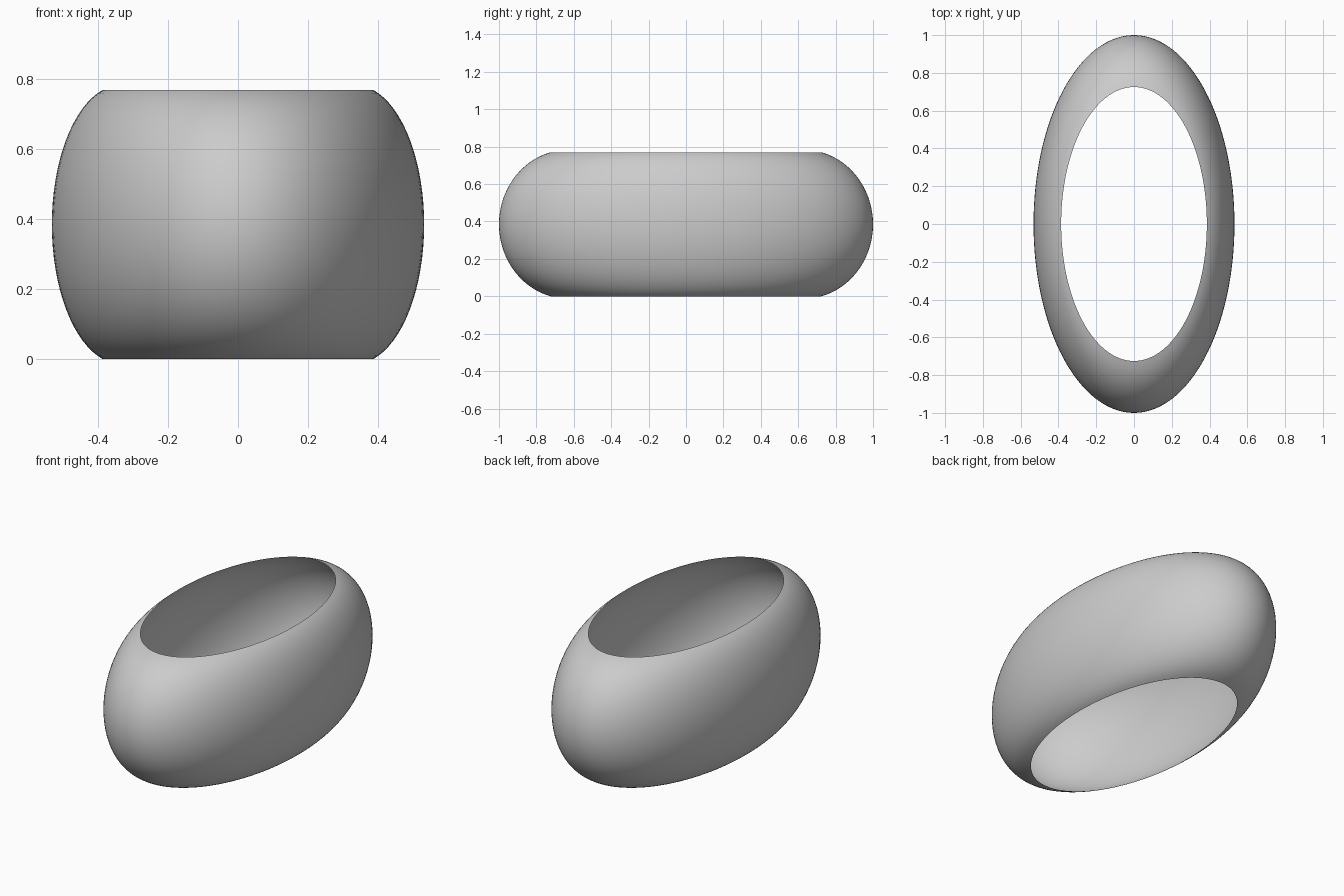
import bpy, bmesh, math

if "Cube" in bpy.data.objects:
    bpy.data.objects.remove(bpy.data.objects["Cube"])

SEGMENTS, RINGS = 128, 32
HALF_X, HALF_Y, HEIGHT = 0.532, 1.0, 0.77
RIM = 0.725                     # rim size relative to the widest girth
ARC = math.radians(75)          # profile arc runs from -ARC to +ARC

# Bulging side profile: an elliptical arc, as (relative radius, z)
bulge = (1 - RIM) / (1 - math.cos(ARC))
rise = HEIGHT / 2 / math.sin(ARC)
profile = []
for i in range(RINGS + 1):
    t = -ARC + 2 * ARC * i / RINGS
    profile.append((1 - bulge * (1 - math.cos(t)), HEIGHT / 2 + rise * math.sin(t)))

# Open band: the profile swept around an ellipse as a single thin skin
bm = bmesh.new()
rings = []
for r, z in profile:
    rings.append([bm.verts.new((HALF_X * r * math.cos(a), HALF_Y * r * math.sin(a), z))
                  for a in (2 * math.pi * k / SEGMENTS for k in range(SEGMENTS))])
for low, high in zip(rings, rings[1:]):
    for k in range(SEGMENTS):
        n = (k + 1) % SEGMENTS
        bm.faces.new((low[k], low[n], high[n], high[k])).smooth = True

mesh = bpy.data.meshes.new("oval_band")
bm.to_mesh(mesh)
bm.free()
bpy.context.collection.objects.link(bpy.data.objects.new("oval_band", mesh))
